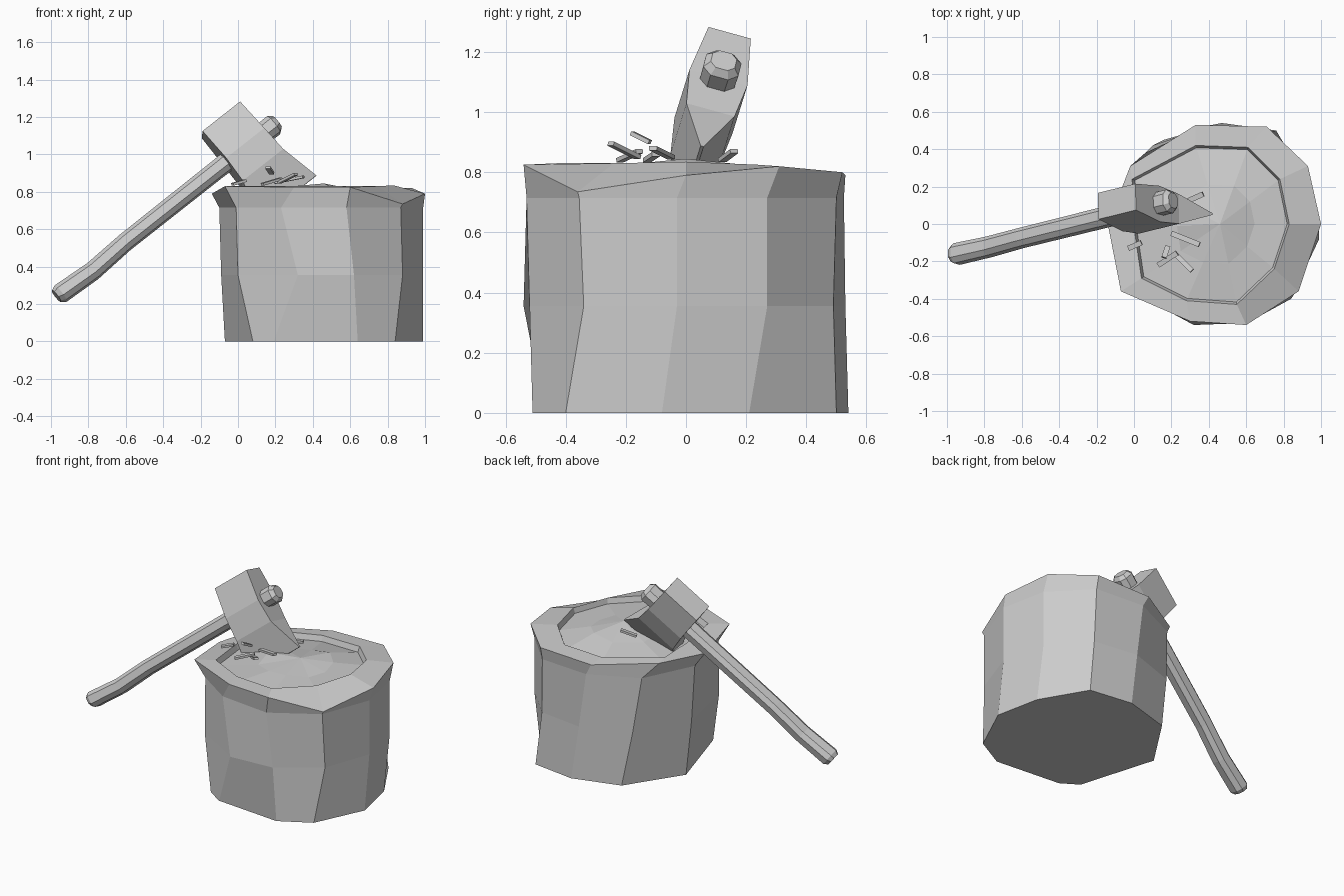
import bpy, bmesh
from mathutils import Vector, Matrix

cube = bpy.data.objects.get("Cube")
if cube:
    bpy.data.objects.remove(cube, do_unlink=True)

grey = bpy.data.materials.new("plain_grey")
grey.use_nodes = True
colour = (0.6, 0.6, 0.6, 1)
grey.diffuse_color = colour
grey.node_tree.nodes["Principled BSDF"].inputs["Base Color"].default_value = colour


def loft(name, rings, tip=None):
    """Skin a stack of equal rings; close the start flat and the end flat or to a tip."""
    bm = bmesh.new()
    loops = [[bm.verts.new(p) for p in ring] for ring in rings]
    n = len(loops[0])
    for low, high in zip(loops, loops[1:]):
        for i in range(n):
            j = (i + 1) % n
            bm.faces.new((low[i], low[j], high[j], high[i]))
    bm.faces.new(loops[0][::-1])
    if tip:
        top = bm.verts.new(tip)
        for i in range(n):
            bm.faces.new((loops[-1][i], loops[-1][(i + 1) % n], top))
    else:
        bm.faces.new(loops[-1])
    bmesh.ops.recalc_face_normals(bm, faces=bm.faces)
    mesh = bpy.data.meshes.new(name)
    bm.to_mesh(mesh)
    bm.free()
    mesh.materials.append(grey)
    obj = bpy.data.objects.new(name, mesh)
    bpy.context.collection.objects.link(obj)
    return obj


# Stump: ten uneven sides, flared rim, shallow sunken top
def level(points, z):
    return [(x, y, z) for x, y in points]


foot = level([(.99, -.08), (.93, .21), (.76, .5), (.47, .54), (.16, .45),
              (-.07, .1), (.08, -.4), (.19, -.47), (.64, -.51), (.84, -.4)], 0)
waist = level([(.99, -.03), (.93, .27), (.72, .49), (.42, .53), (.1, .42),
               (-.09, .07), (0, -.35), (.32, -.54), (.62, -.52), (.88, -.34)], .355)
shoulder = level([(.99, -.03), (.93, .27), (.71, .5), (.37, .525), (.06, .38),
                  (-.1, .05), (-.01, -.33), (.23, -.49), (.58, -.53), (.87, -.355)], .715)
rim = [(1, 0, .79), (.93, .31, .82), (.71, .52, .8), (.33, .53, .79), (-.02, .31, .81),
       (-.14, 0, .79), (-.07, -.36, .83), (.3, -.52, .825), (.6, -.54, .825), (.88, -.36, .735)]
lip = [(.83, 0, .835), (.78, .24, .825), (.61, .41, .805), (.33, .42, .8), (-.01, .24, .82),
       (.0, -.02, .82), (.04, -.29, .83), (.28, -.41, .83), (.55, -.43, .83), (.75, -.24, .83)]
heart = Vector((.46, 0, .845))
sunk = [(heart.x + (x - heart.x) * .97, y * .97, z - .035) for x, y, z in lip]
middle = [(heart.x + (x - heart.x) * .5, y * .5, .8 + .012 * (i % 3))
          for i, (x, y, z) in enumerate(lip)]
loft("stump", [foot, waist, shoulder, rim, lip, sunk, middle], heart)

# Axe frame: local x runs up the handle, y toward the blade, z through the thickness
along = Vector((.772, .19, .607)).normalized()
blade = Vector((.629, -.189, -.755))
blade = (blade - along * blade.dot(along)).normalized()
frame = Matrix((along, blade, along.cross(blade))).transposed().to_4x4()
frame.translation = (.036, .083, 1.035)

# Axe head: sections from poll to cutting edge (distance, half length, half thickness)
sections = [(-.2, .13, .073), (0, .132, .1), (.15, .14, .083), (.36, .2, .005)]
head = loft("axe_head", [[(u * a, d, t * b) for u, t in ((-1, -1), (1, -1), (1, 1), (-1, 1))]
                         for d, a, b in sections])
head.matrix_world = frame

# Axe handle: chamfered section swept along a slightly bent path (position, offset, scale)
corner = [(1, .5), (.5, 1), (-.5, 1), (-1, .5), (-1, -.5), (-.5, -1), (.5, -1), (1, -.5)]
path = [(-1.305, .0, .72), (-1.28, .004, 1), (-1.065, .016, .95), (-.83, .002, .92),
        (-.2, 0, .95), (.2, 0, 1.1), (.225, 0, .75)]
handle = loft("axe_handle", [[(p, o + .05 * s * b, .055 * s * t) for b, t in corner]
                             for p, o, s in path])
handle.matrix_world = frame

# Wood splinters: thin slivers between two points
splinters = [((.22, -.16, .85), (.31, -.25, .895)), ((.13, -.22, .84), (.23, -.155, .87)),
             ((.2, -.05, .85), (.35, -.11, .88)), ((.16, -.18, .93), (.18, -.12, .9)),
             ((-.03, -.13, .84), (.04, -.1, .86)), ((.28, .12, .84), (.37, .16, .87))]
for i, ends in enumerate(splinters):
    a, b = map(Vector, ends)
    side = (b - a).cross(Vector((0, 0, 1))).normalized() * .014
    up = side.cross(b - a).normalized() * .007
    loft(f"splinter_{i + 1}", [[p - side - up, p + side - up, p + side + up, p - side + up]
                               for p in (a, b)])
